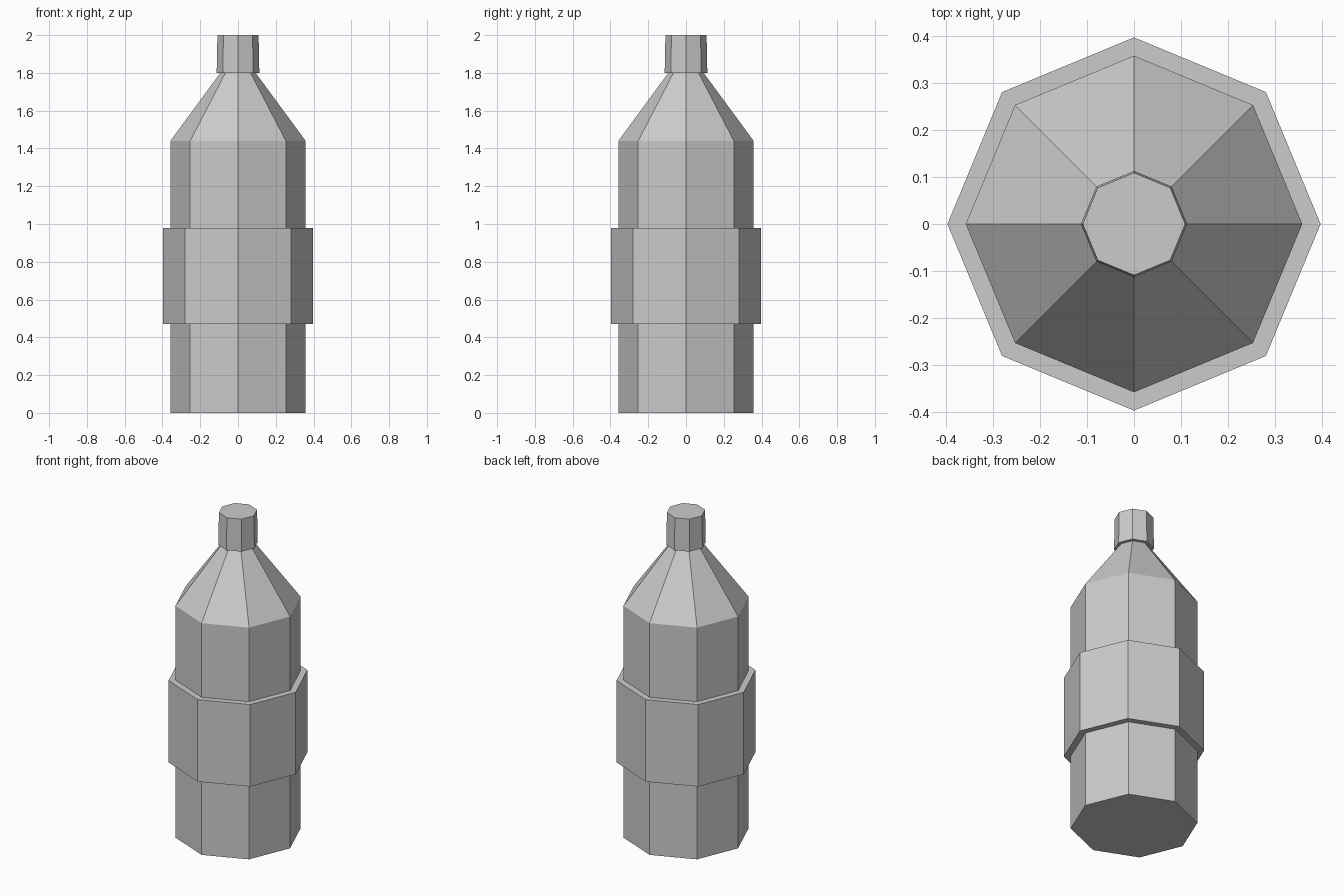
import bpy
import bmesh
from math import cos, sin, pi

cube = bpy.data.objects.get("Cube")
if cube:
    bpy.data.objects.remove(cube, do_unlink=True)

SIDES = 8

grey = bpy.data.materials.new("plain_grey")
grey.use_nodes = True
colour = (0.6, 0.6, 0.6, 1)
grey.diffuse_color = colour
grey.node_tree.nodes["Principled BSDF"].inputs["Base Color"].default_value = colour


def turned(name, profile):
    """Closed eight-sided solid from (radius, height) pairs, bottom to top."""
    bm = bmesh.new()
    rings = [[bm.verts.new((r * cos(2 * pi * i / SIDES), r * sin(2 * pi * i / SIDES), z))
              for i in range(SIDES)] for r, z in profile]
    for low, high in zip(rings, rings[1:]):
        for i in range(SIDES):
            j = (i + 1) % SIDES
            bm.faces.new((low[i], low[j], high[j], high[i]))
    bm.faces.new(rings[0][::-1])
    bm.faces.new(rings[-1])
    mesh = bpy.data.meshes.new(name)
    bm.to_mesh(mesh)
    bm.free()
    mesh.materials.append(grey)
    obj = bpy.data.objects.new(name, mesh)
    bpy.context.collection.objects.link(obj)
    return obj


# Straight body with sloping shoulder
turned("bottle_body", [(0.358, 0), (0.358, 1.44), (0.09, 1.805)])

# Raised band around the middle
turned("label_band", [(0.397, 0.47), (0.397, 0.98)])

# Slightly tapered cap, wider than the neck
turned("bottle_cap", [(0.113, 1.80), (0.109, 2.0)])
